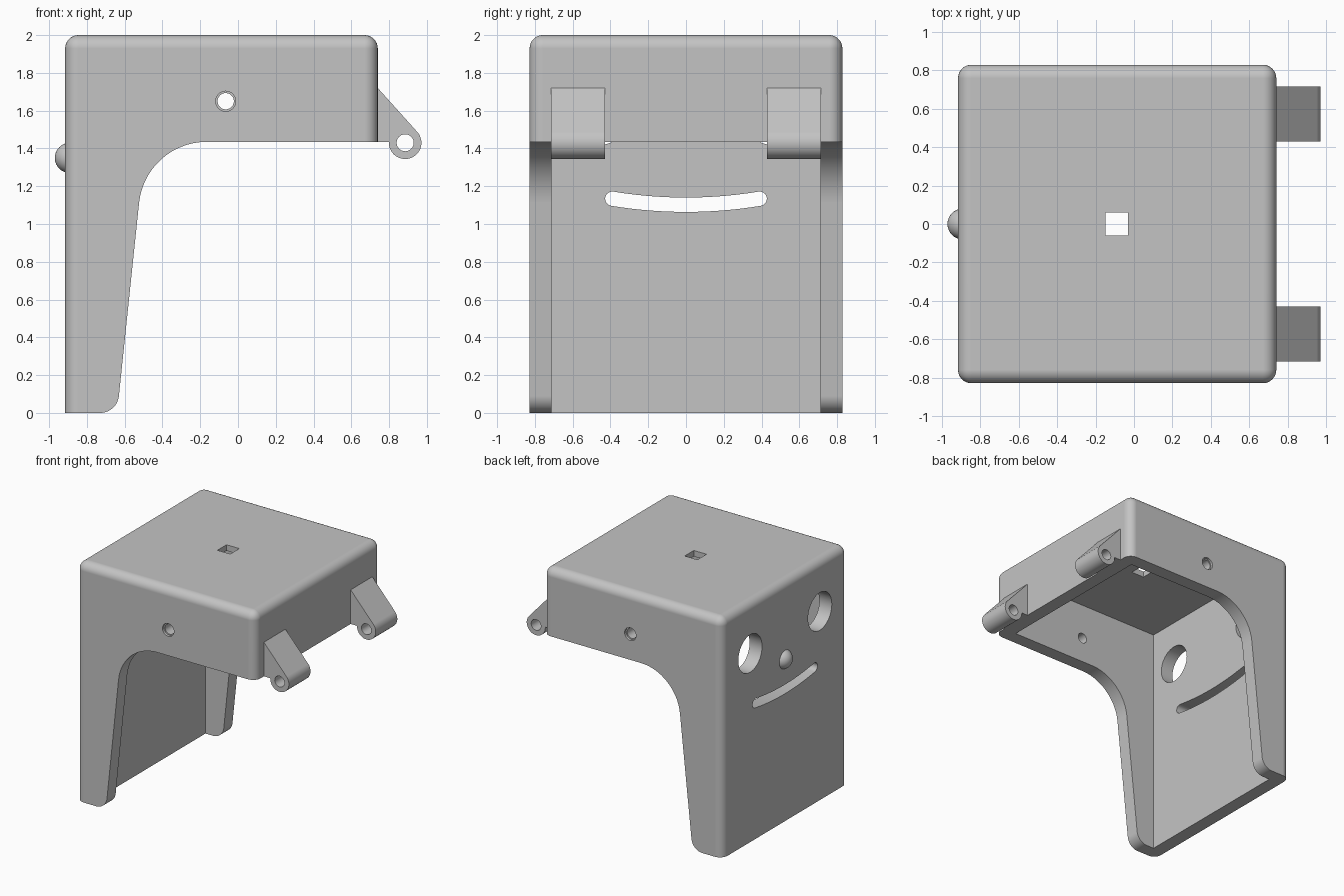
import bpy, bmesh, math
from mathutils import Vector

if "Cube" in bpy.data.objects:
    bpy.data.objects.remove(bpy.data.objects["Cube"], do_unlink=True)

grey = bpy.data.materials.new("light grey plastic")
grey.use_nodes = True
colour = (0.55, 0.55, 0.55, 1)
grey.diffuse_color = colour
grey.node_tree.nodes["Principled BSDF"].inputs["Base Color"].default_value = colour


def make(name, bm):
    bmesh.ops.recalc_face_normals(bm, faces=bm.faces)
    mesh = bpy.data.meshes.new(name)
    bm.to_mesh(mesh)
    bm.free()
    mesh.materials.append(grey)
    obj = bpy.data.objects.new(name, mesh)
    bpy.context.collection.objects.link(obj)
    return obj


def prism(name, pts, lo, hi, axis="y"):
    """Extrude a 2D profile along an axis: (x, z) along y, or (y, z) along x."""
    place = (lambda a, b: (a, lo, b)) if axis == "y" else (lambda a, b: (lo, a, b))
    bm = bmesh.new()
    face = bm.faces.new([bm.verts.new(place(*p)) for p in pts])
    out = bmesh.ops.extrude_face_region(bm, geom=[face])
    move = Vector((0, hi - lo, 0)) if axis == "y" else Vector((hi - lo, 0, 0))
    bmesh.ops.translate(bm, vec=move, verts=[v for v in out["geom"] if isinstance(v, bmesh.types.BMVert)])
    return make(name, bm)


def box(name, lo, hi):
    return prism(name, [(lo[0], lo[2]), (hi[0], lo[2]), (hi[0], hi[2]), (lo[0], hi[2])], lo[1], hi[1])


def arc(cx, cz, r, start, end, n=32):
    angles = [math.radians(start + (end - start) * i / n) for i in range(n + 1)]
    return [(cx + r * math.cos(a), cz + r * math.sin(a)) for a in angles]


def circle(cx, cz, r):
    return arc(cx, cz, r, 0, 360, 40)[:-1]


def fillet(before, corner, after, r, n=14):
    """Round a corner with a tangent arc."""
    b, c, a = Vector(before), Vector(corner), Vector(after)
    u, v = (b - c).normalized(), (a - c).normalized()
    half = u.angle(v) / 2
    centre = c + (u + v).normalized() * r / math.sin(half)
    p = c + u * r / math.tan(half) - centre
    q = c + v * r / math.tan(half) - centre
    turn = p.angle(q)
    return [tuple(centre + (p * math.sin(turn * (1 - i / n)) + q * math.sin(turn * i / n)) / math.sin(turn))
            for i in range(n + 1)]


def cut(obj, cutter):
    cutter.hide_render = True
    mod = obj.modifiers.new("cut", "BOOLEAN")
    mod.operation, mod.solver, mod.object = "DIFFERENCE", "EXACT", cutter
    bpy.context.view_layer.objects.active = obj
    bpy.ops.object.modifier_apply(modifier=mod.name)
    bpy.data.objects.remove(cutter, do_unlink=True)


def smooth(obj):
    bpy.ops.object.select_all(action="DESELECT")
    obj.select_set(True)
    bpy.context.view_layer.objects.active = obj
    bpy.ops.object.shade_smooth_by_angle(angle=math.radians(30))
    mod = obj.modifiers.new("flat face normals", "WEIGHTED_NORMAL")
    mod.keep_sharp = True


# Outer block with rounded top and upright edges
LEFT, RIGHT, SIDE, TOP, RIM, WALL = -0.915, 0.74, 0.828, 2.0, 1.435, 0.115
shell = box("shell", (LEFT, -SIDE, 0), (RIGHT, SIDE, TOP))
bm = bmesh.new()
bm.from_mesh(shell.data)
edges = [e for e in bm.edges if max(v.co.z for v in e.verts) > 1]
bmesh.ops.bevel(bm, geom=edges, offset=0.07, segments=8, profile=0.5, affect="EDGES")
bm.to_mesh(shell.data)
bm.free()

# Hollow inside, then the curved opening that leaves two tapering legs
cut(shell, box("hollow", (LEFT + WALL, -SIDE + WALL, -1), (RIGHT - WALL, SIDE - WALL, 1.95)))
foot, bend, end = (-0.64, 0), (-0.49, RIM), (2, RIM)
opening = [(-0.735, -0.5), (-0.735, 0)] + fillet((LEFT, 0), foot, bend, 0.1)[1:]
opening += fillet(foot, bend, end, 0.36) + [end, (2, -0.5)]
opening[1] = fillet((LEFT, 0), foot, bend, 0.1)[0]
opening[0] = (opening[1][0], -0.5)
cut(shell, prism("opening", opening, -2, 2))

# Square hole in the lid and pivot holes with a wider mouth in the sides
cut(shell, box("lid_hole", (-0.148, -0.06, 1.8), (-0.03, 0.06, 2.2)))
cut(shell, prism("pivot_hole", circle(-0.065, 1.65, 0.043), -2, 2))
for s in (-1, 1):
    cut(shell, prism("pivot_mouth", circle(-0.065, 1.65, 0.053), *sorted((s * (SIDE - 0.02), s * 2))))

# Face: two round eyes and a curved smile through the wall
for s in (-1, 1):
    cut(shell, prism("eye_hole", circle(s * 0.46, 1.575, 0.157), -1.2, -0.7, "x"))
R, half_w = 2.4, 0.038
sweep = math.degrees(math.asin(0.39 / R))
cz = 1.102 + R
smile = arc(0, cz, R + half_w, 270 - sweep, 270 + sweep, 24)
tips = [(math.cos(math.radians(270 + s * sweep)) * R, cz + math.sin(math.radians(270 + s * sweep)) * R) for s in (1, -1)]
smile += arc(*tips[0], half_w, 270 + sweep, 450 + sweep, 12)[1:-1]
smile += arc(0, cz, R - half_w, 270 + sweep, 270 - sweep, 24)
smile += arc(*tips[1], half_w, 90 - sweep, 270 - sweep, 12)[1:-1]
cut(shell, prism("smile_slot", smile, -1.2, -0.7, "x"))
smooth(shell)

# Nose
bm = bmesh.new()
bmesh.ops.create_uvsphere(bm, u_segments=32, v_segments=16, radius=0.08)
bmesh.ops.translate(bm, vec=(-0.89, 0, 1.35), verts=bm.verts)
smooth(make("nose", bm))

# Hinge lugs
lug = [(0.72, RIM), (0.72, 1.72), (RIGHT, 1.72)] + arc(0.885, 1.43, 0.086, 42, -183, 32)
for name, lo in (("hinge_front", -0.715), ("hinge_back", 0.43)):
    hinge = prism(name, lug, lo, lo + 0.285)
    cut(hinge, prism("pin_hole", circle(0.885, 1.43, 0.045), -2, 2))
    smooth(hinge)
